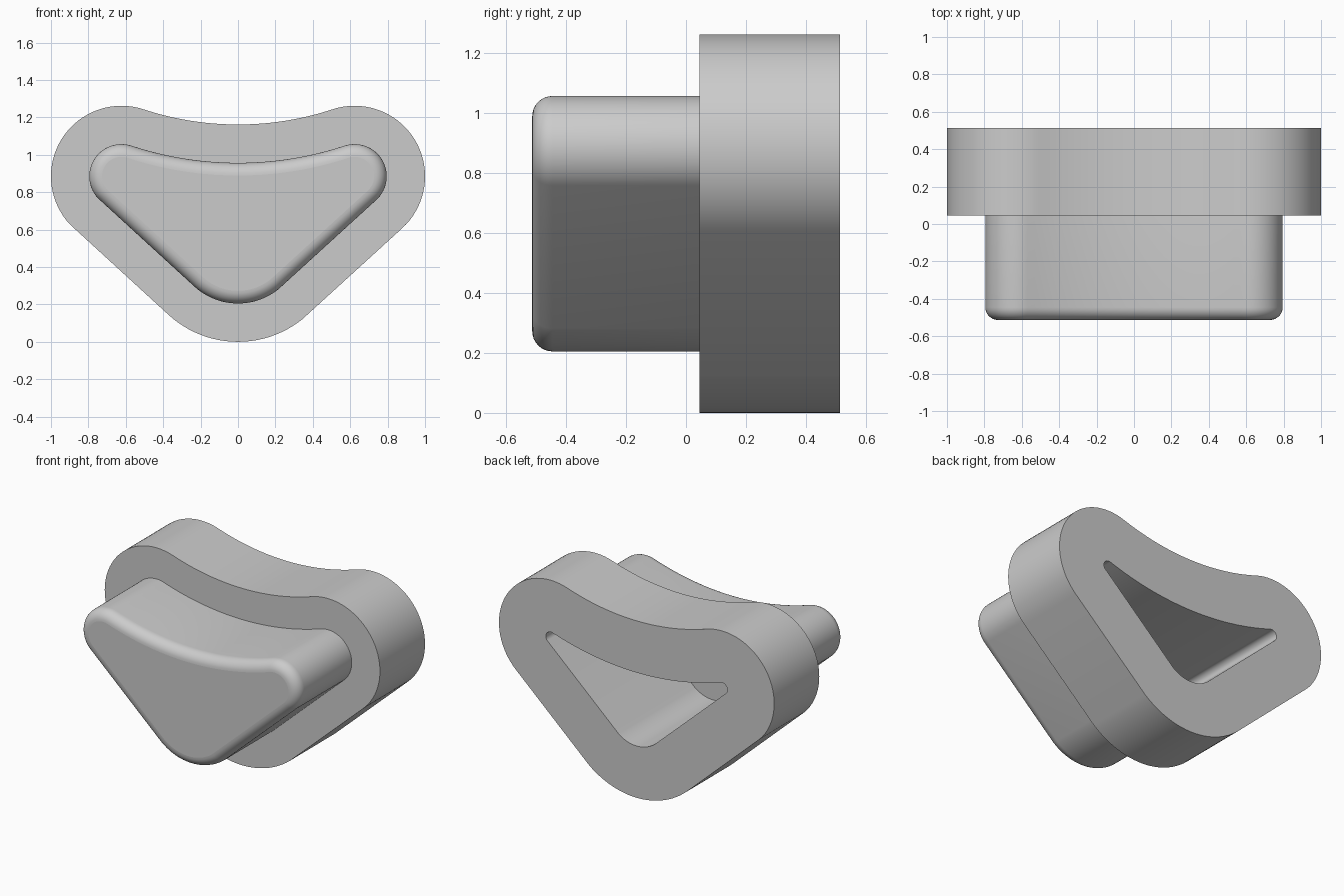
import bpy, bmesh
from math import sin, cos, asin, atan2, hypot, pi, radians

cube = bpy.data.objects.get("Cube")
if cube:
    bpy.data.objects.remove(cube, do_unlink=True)

# Outline of the flange: tangent arcs, in x and z
LOBE_X, LOBE_Z, LOBE_R = 0.623, 0.885, 0.377   # upper corner arcs
BASE_R = 0.55                                  # bottom arc
DIP_Z = 1.162                                  # lowest point of the hollow top
rise = LOBE_Z - DIP_Z
DIP_R = (LOBE_X**2 + rise**2 - LOBE_R**2) / (2 * (LOBE_R + rise))
DIP_C = DIP_Z + DIP_R

# Outward directions where the arcs meet
dz = LOBE_Z - BASE_R
low = atan2(dz, LOBE_X) + asin((BASE_R - LOBE_R) / hypot(LOBE_X, dz)) - pi / 2
high = atan2(DIP_C - LOBE_Z, -LOBE_X)

# centre x, centre z, signed radius, start, end, steps
arcs = [
    (0, BASE_R, BASE_R, -pi - low, low, 24),
    (LOBE_X, LOBE_Z, LOBE_R, low, high, 36),
    (0, DIP_C, -DIP_R, high, pi - high, 28),
    (-LOBE_X, LOBE_Z, LOBE_R, pi - high, pi - low, 36),
]


def outline(offset):
    """Outline grown outward by offset."""
    points = []
    for cx, cz, r, start, end, steps in arcs:
        for i in range(steps):
            a = start + (end - start) * i / steps
            points.append((cx + (r + offset) * cos(a), cz + (r + offset) * sin(a)))
    return points


# Section from pocket floor, over the flange, to the rounded plug front
BACK, STEP, FRONT = 0.513, 0.045, -0.513
POCKET, PLUG, ROUND = -0.34, -0.205, 0.068
section = [(POCKET, -0.28), (POCKET, BACK), (0, BACK), (0, STEP), (PLUG, STEP)]
for i in range(9):
    a = pi / 2 * i / 8
    section.append((PLUG - ROUND * (1 - cos(a)), FRONT + ROUND * (1 - sin(a))))

bm = bmesh.new()
rings = [[bm.verts.new((x, y, z)) for x, z in outline(off)] for off, y in section]
for a, b in zip(rings, rings[1:]):
    for i in range(len(a)):
        j = (i + 1) % len(a)
        bm.faces.new((a[i], a[j], b[j], b[i])).smooth = True
caps = [bm.faces.new(rings[0]), bm.faces.new(rings[-1])]   # pocket floor, plug front
bmesh.ops.recalc_face_normals(bm, faces=bm.faces)
for edge in bm.edges:
    edge.smooth = edge.calc_face_angle(0) < radians(30)
for cap in caps:
    cap.smooth = False

mesh = bpy.data.meshes.new("flanged_plug")
bm.to_mesh(mesh)
bm.free()
plug = bpy.data.objects.new("flanged_plug", mesh)
bpy.context.collection.objects.link(plug)

# Plain grey
grey = bpy.data.materials.new("light_grey")
grey.use_nodes = True
colour = (0.6, 0.6, 0.6, 1)
grey.diffuse_color = colour
grey.node_tree.nodes["Principled BSDF"].inputs["Base Color"].default_value = colour
mesh.materials.append(grey)
